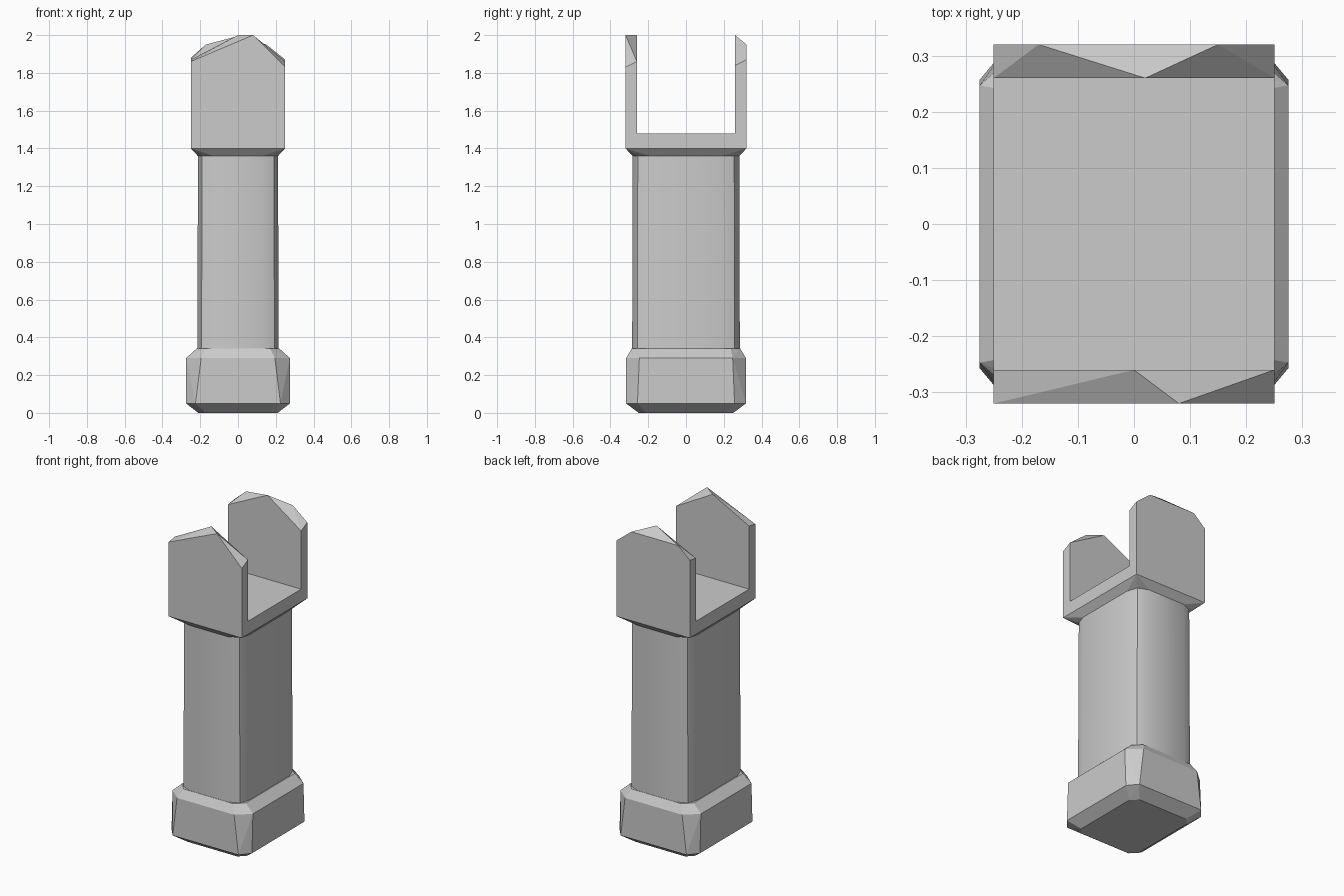
import bpy
import bmesh
from math import radians

cube = bpy.data.objects.get("Cube")
if cube:
    bpy.data.objects.remove(cube, do_unlink=True)

grey = bpy.data.materials.new("stone grey")
grey.use_nodes = True
grey.diffuse_color = (0.6, 0.6, 0.6, 1)
grey.node_tree.nodes["Principled BSDF"].inputs["Base Color"].default_value = (0.6, 0.6, 0.6, 1)


def ring(x, y, z, *cuts):
    """Rectangle with half sizes x, y; each cut is an inset pair shaving the corners."""
    return [(sx * (x - a), sy * (y - b), z)
            for a, b in cuts for sx in (-1, 1) for sy in (-1, 1)]


def chiselled(name, points, angle=None):
    """Convex faceted block wrapped round the given points."""
    bm = bmesh.new()
    for p in points:
        bm.verts.new(p)
    bmesh.ops.convex_hull(bm, input=bm.verts[:])
    loose = [v for v in bm.verts if not v.link_faces]
    bmesh.ops.delete(bm, geom=loose, context='VERTS')
    bmesh.ops.dissolve_limit(bm, angle_limit=radians(1), verts=bm.verts[:], edges=bm.edges[:])
    bmesh.ops.recalc_face_normals(bm, faces=bm.faces[:])
    mesh = bpy.data.meshes.new(name)
    bm.to_mesh(mesh)
    bm.free()
    mesh.materials.append(grey)
    obj = bpy.data.objects.new(name, mesh)
    bpy.context.collection.objects.link(obj)
    if angle:
        bpy.ops.object.select_all(action='DESELECT')
        bpy.context.view_layer.objects.active = obj
        obj.select_set(True)
        bpy.ops.object.shade_smooth_by_angle(angle=radians(angle))
    return obj


# Base block, bevelled above and below
corner = ((0.08, 0), (0, 0.07))
chiselled("base",
          ring(0.21, 0.25, 0, (0.04, 0), (0, 0.04))
          + ring(0.275, 0.317, 0.05, (0.05, 0), (0, 0.06))
          + ring(0.275, 0.317, 0.29, *corner)
          + ring(0.22, 0.287, 0.34, (0.05, 0), (0, 0.05)))

# Shaft with softened corners
soft = ((0.085, 0), (0.022, 0.027), (0, 0.09))
chiselled("shaft",
          ring(0.215, 0.285, 0.33, *soft) + ring(0.212, 0.282, 1.37, *soft), 30)

# Collar and the floor of the fork
chiselled("fork_floor",
          ring(0.212, 0.282, 1.36, *soft)
          + ring(0.25, 0.32, 1.40, (0, 0)) + ring(0.25, 0.32, 1.48, (0, 0)))


# Upright prongs with roughly cut tops: outer and inner outlines
def prong(name, side, outer, inner):
    points = []
    for y, top in ((0.32, outer), (0.26, inner)):
        points += [(x, side * y, z) for x, z in top]
        points += [(x, side * y, 1.48) for x in (-0.25, 0.25)]
    chiselled(name, points)


prong("front_prong", -1,
      [(-0.25, 1.86), (0.08, 2.0), (0.25, 1.83)],
      [(-0.25, 1.87), (0.0, 2.0), (0.25, 1.86)])
prong("back_prong", 1,
      [(-0.25, 1.88), (-0.17, 1.95), (0.15, 1.95), (0.25, 1.87)],
      [(-0.25, 1.87), (0.02, 2.0), (0.25, 1.84)])
